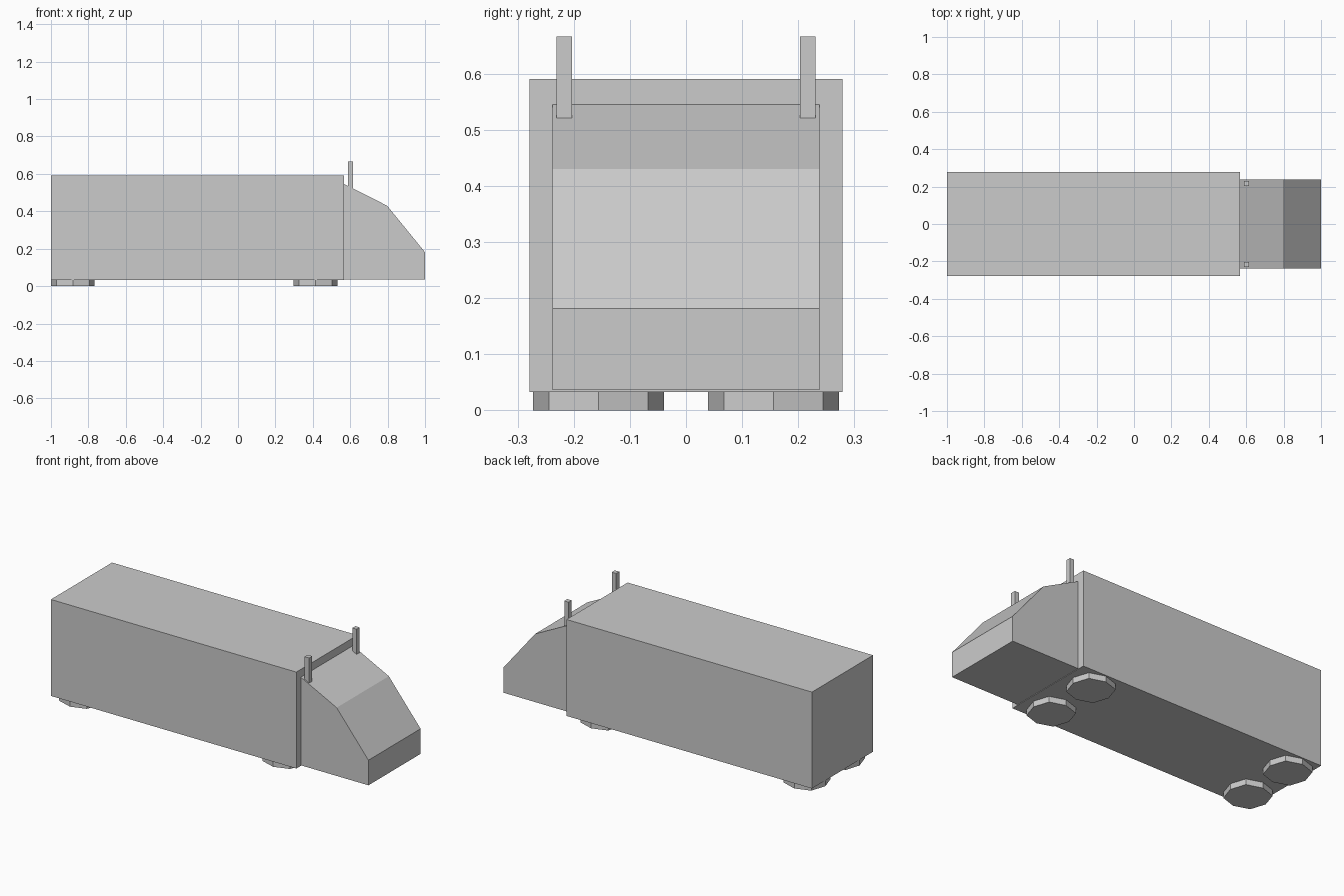
import bpy

if "Cube" in bpy.data.objects:
    bpy.data.objects.remove(bpy.data.objects["Cube"])


def prism(name, loop, offset):
    """Extrude a closed planar loop of 3D points along an offset."""
    n = len(loop)
    verts = list(loop) + [tuple(a + b for a, b in zip(p, offset)) for p in loop]
    faces = [tuple(range(n)), tuple(range(n, 2 * n))]
    faces += [(i, (i + 1) % n, n + (i + 1) % n, n + i) for i in range(n)]
    mesh = bpy.data.meshes.new(name)
    mesh.from_pydata(verts, [], faces)
    obj = bpy.data.objects.new(name, mesh)
    bpy.context.collection.objects.link(obj)
    # Make all normals point outward
    import bmesh
    bm = bmesh.new()
    bm.from_mesh(mesh)
    bmesh.ops.recalc_face_normals(bm, faces=bm.faces)
    bm.to_mesh(mesh)
    bm.free()
    return obj


def box(name, x0, x1, y0, y1, z0, z1):
    loop = [(x0, y0, z0), (x1, y0, z0), (x1, y1, z0), (x0, y1, z0)]
    return prism(name, loop, (0, 0, z1 - z0))


# Cargo body
box("cargo_box", -1.0, 0.568, -0.279, 0.279, 0.033, 0.59)

# Cab with sloping roof and windscreen
cab_profile = [(0.568, 0.036), (1.0, 0.036), (1.0, 0.181), (0.797, 0.43), (0.568, 0.545)]
prism("cab", [(x, -0.238, z) for x, z in cab_profile], (0, 0.476, 0))

# Exhaust stacks standing on the cab roof
for side, label in ((-1, "right"), (1, "left")):
    y = side * 0.217
    box(f"exhaust_stack_{label}", 0.588, 0.616, y - 0.014, y + 0.014, 0.52, 0.666)

# Flat eight-sided wheels under the cargo body
R, D = 0.117, 0.0885
octagon = [(R, 0), (D, D), (0, R), (-D, D), (-R, 0), (-D, -D), (0, -R), (D, -D)]
for x, end in ((-0.883, "rear"), (0.415, "front")):
    for side, label in ((-1, "right"), (1, "left")):
        loop = [(x + px, side * 0.156 + py, 0) for px, py in octagon]
        prism(f"wheel_{end}_{label}", loop, (0, 0, 0.035))
